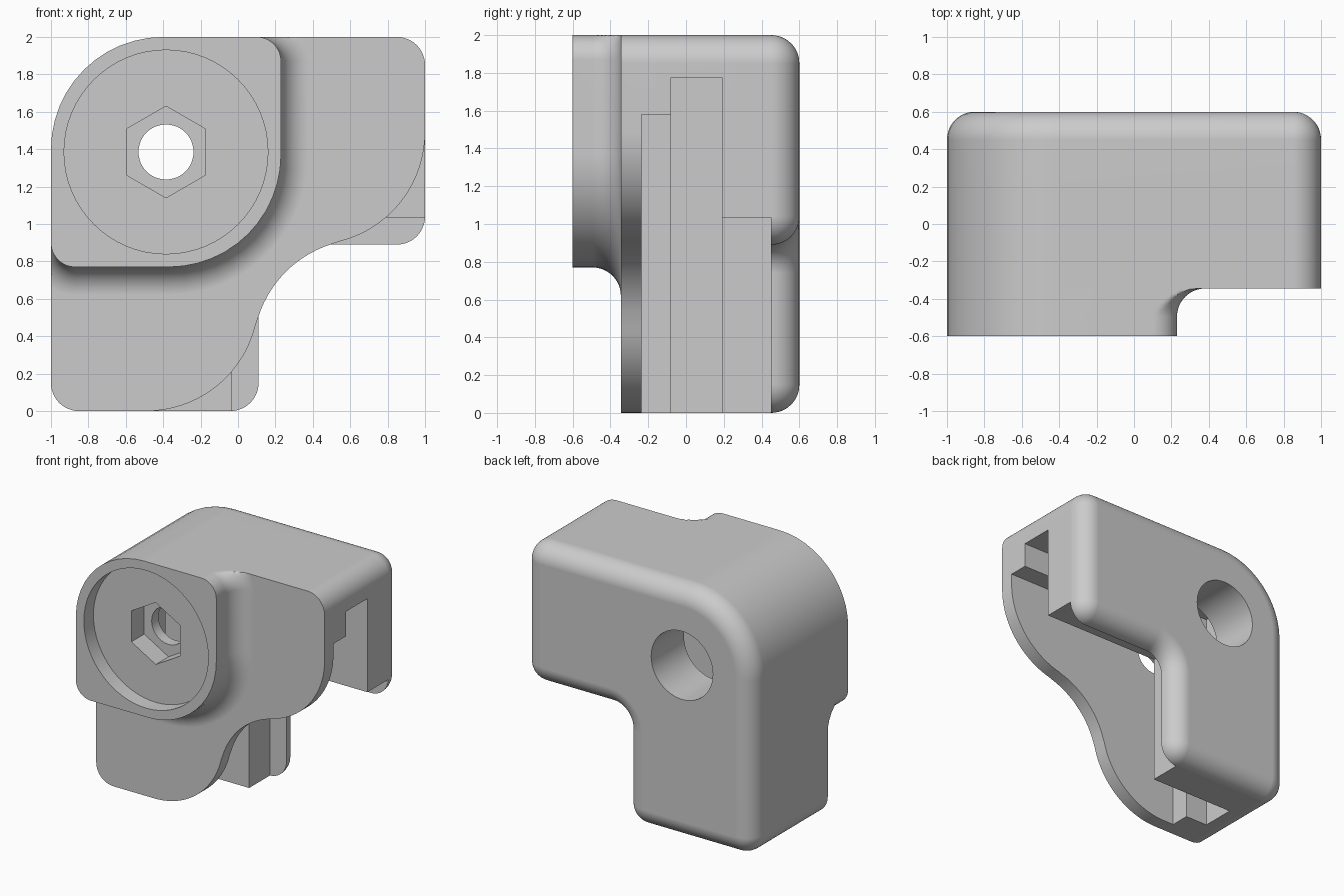
import bpy, bmesh
from math import sin, cos, pi, radians
from mathutils import Vector

cube = bpy.data.objects.get("Cube")
if cube:
    bpy.data.objects.remove(cube, do_unlink=True)

grey = bpy.data.materials.new("plain_grey")
grey.use_nodes = True
grey.diffuse_color = (0.6, 0.6, 0.6, 1)
grey.node_tree.nodes["Principled BSDF"].inputs["Base Color"].default_value = (0.6, 0.6, 0.6, 1)

SEG = 12
HOLE = (-0.385, 1.385)


def arc(cx, cz, r, a0, a1, n):
    """Points on an arc, angles in degrees."""
    angles = [radians(a0 + (a1 - a0) * i / n) for i in range(n + 1)]
    return [(cx + r * cos(a), cz + r * sin(a)) for a in angles]


def outline(corners, grow=0.0):
    """Counterclockwise x-z outline with rounded right-angled corners, offset by grow."""
    pts = []
    for i, (x, z, r) in enumerate(corners):
        p = Vector((x, z))
        a = Vector(corners[i - 1][:2]) - p
        b = Vector(corners[(i + 1) % len(corners)][:2]) - p
        a.normalize()
        b.normalize()
        if r == 0:
            pts.append((x, z))
            continue
        convex = a.x * b.y - a.y * b.x < 0
        radius = r + grow if convex else r - grow
        centre = p + (a + b) * r
        for k in range(SEG + 1):
            t = pi / 2 * k / SEG
            q = centre - (b * cos(t) + a * sin(t)) * radius
            pts.append((q.x, q.y))
    return pts


def loft(name, rings):
    """Solid through rings given as (y, outline)."""
    bm = bmesh.new()
    loops = [[bm.verts.new((x, y, z)) for x, z in pts] for y, pts in rings]
    for lo, hi in zip(loops, loops[1:]):
        for i in range(len(lo)):
            bm.faces.new((lo[i - 1], lo[i], hi[i], hi[i - 1]))
    bm.faces.new(loops[0])
    bm.faces.new(loops[-1])
    bmesh.ops.recalc_face_normals(bm, faces=bm.faces)
    mesh = bpy.data.meshes.new(name)
    bm.to_mesh(mesh)
    bm.free()
    mesh.materials.append(grey)
    obj = bpy.data.objects.new(name, mesh)
    bpy.context.collection.objects.link(obj)
    return obj


def prism(name, pts, y0, y1):
    return loft(name, [(y0, pts), (y1, pts)])


def combine(target, other, operation):
    mod = target.modifiers.new(operation.lower(), "BOOLEAN")
    mod.operation = operation
    mod.solver = "EXACT"
    mod.object = other
    bpy.context.view_layer.objects.active = target
    bpy.ops.object.modifier_apply(modifier=mod.name)
    bpy.data.objects.remove(other, do_unlink=True)


def angle(ix, iz):
    """L-shaped outline whose inner corner is at ix, iz."""
    return outline([(-1, 0, 0.15), (ix, 0, 0), (ix, iz, 0), (1, iz, 0),
                    (1, 2, 0.15), (-1, 2, 0.6)])


# Front plate with an S-curved lower edge
plate_pts = arc(-0.85, 0.15, 0.15, 180, 270, SEG)
plate_pts += arc(-0.49, 0.6, 0.6, -90, -13.5, 20)
plate_pts += arc(0.68, 0.32, 0.6, 166.5, 103.5, 16)[1:-1]
plate_pts += arc(0.4, 1.49, 0.6, -76.5, 0, 20)
plate_pts += arc(0.85, 1.85, 0.15, 0, 90, SEG)
plate_pts += arc(-0.4, 1.4, 0.6, 90, 180, SEG)
bracket = prism("corner_bracket", plate_pts, -0.345, -0.235)

# Stepped channel walls and the solid core behind them
parts = [prism("channel_step", angle(-0.58, 1.58), -0.235, -0.08),
         prism("channel_wall", angle(-0.775, 1.775), -0.08, 0.19),
         prism("back_core", angle(-0.035, 1.035), 0.19, 0.45)]

# Back cover with a rounded rim
cover = [(-1, 0, 0.15), (0.11, 0, 0.15), (0.11, 0.89, 0.15), (1, 0.89, 0.15),
         (1, 2, 0.15), (-1, 2, 0.6)]
rim = 0.148
rings = []
for k in range(SEG + 1):
    t = pi / 2 * k / SEG
    rings.append((0.45 + 0.15 * sin(t), outline(cover, -rim * (1 - cos(t)))))
parts.append(loft("back_cover", rings))

# Front boss flaring into the plate on its two inner sides
boss = [(-1, 0.77, 0.13), (0.23, 0.77, 0.6), (0.23, 2, 0.13), (-1, 2, 0.6)]


def flared(grow):
    pts = []
    for p, q in zip(outline(boss, grow), outline(boss)):
        outer_corner = q[0] < -0.39 and q[1] > 1.39
        pts.append(q if outer_corner else (max(p[0], -1), min(p[1], 2)))
    return pts


rings = [(-0.6, flared(0))]
for k in range(SEG + 1):
    t = pi / 2 * k / SEG
    rings.append((-0.495 + 0.15 * sin(t), flared(0.15 * (1 - cos(t)))))
parts.append(loft("front_boss", rings))

for part in parts:
    combine(bracket, part, "UNION")

# Round recess, hexagonal pocket, bore and wide rear bore
for name, r, start, n, y0, y1 in [("recess", 0.545, 0, 64, -0.7, -0.48),
                                  ("hex_pocket", 0.245, 30, 6, -0.55, -0.32),
                                  ("bore", 0.147, 0, 48, -0.4, -0.15),
                                  ("rear_bore", 0.27, 0, 48, 0.1, 0.7)]:
    pts = arc(*HOLE, r, start, start + 360, n)[:-1]
    combine(bracket, prism(name + "_cutter", pts, y0, y1), "DIFFERENCE")

# Smooth shading on the curved faces only
bpy.ops.object.select_all(action="DESELECT")
bracket.select_set(True)
bpy.context.view_layer.objects.active = bracket
bpy.ops.object.shade_smooth_by_angle(angle=radians(30))
weighted = bracket.modifiers.new("weighted_normals", "WEIGHTED_NORMAL")
weighted.keep_sharp = True
